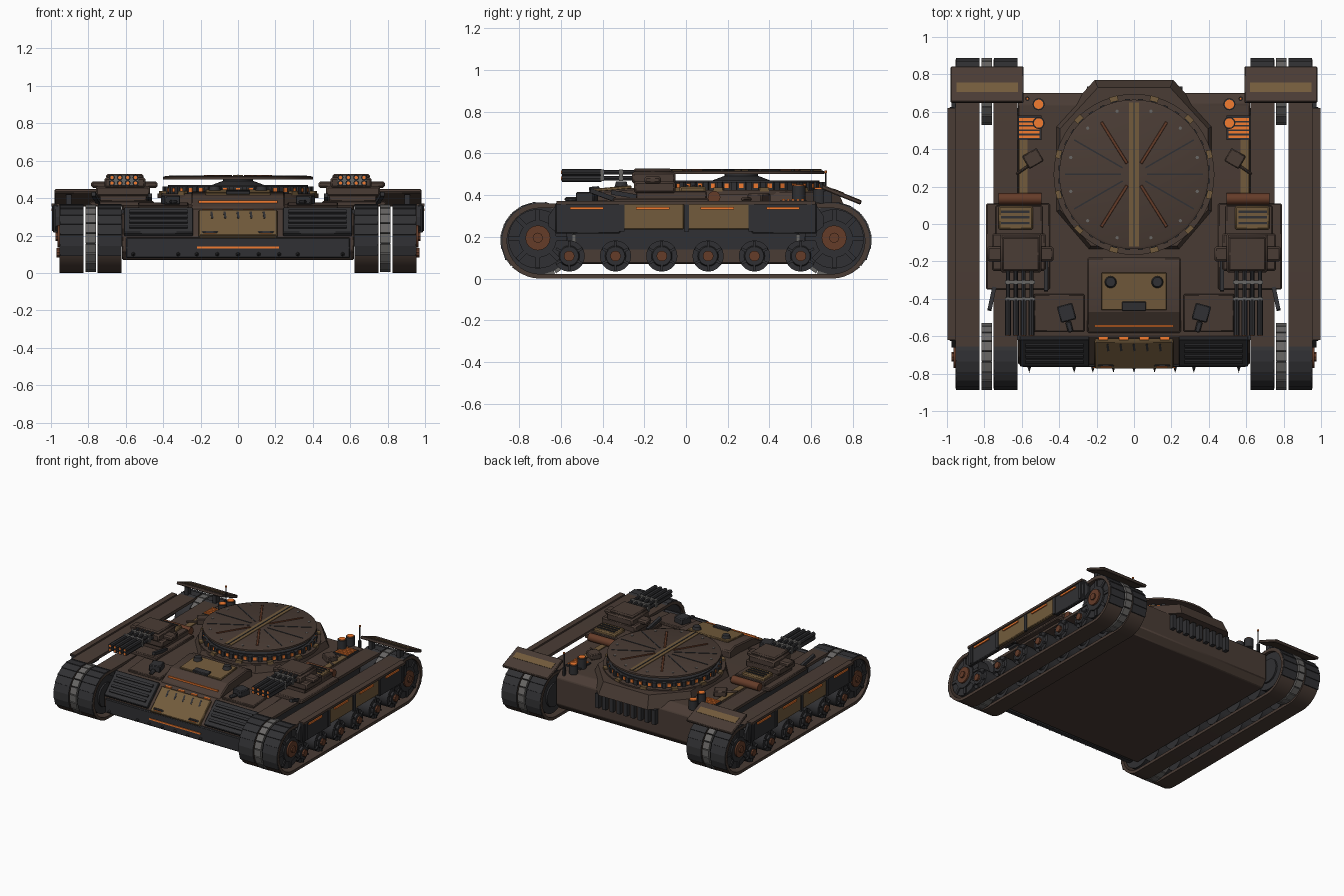
import bpy, bmesh, math
from mathutils import Matrix

if "Cube" in bpy.data.objects:
    bpy.data.objects.remove(bpy.data.objects["Cube"])

COL = {"brown": (0.068, 0.045, 0.035, 1), "char": (0.03, 0.03, 0.033, 1), "tan": (0.17, 0.105, 0.045, 1),
       "orange": (0.9, 0.2, 0.03, 1), "rust": (0.13, 0.045, 0.022, 1), "steel": (0.14, 0.135, 0.13, 1)}
MATS = {}
for key, c in COL.items():
    MATS[key] = bpy.data.materials.new(key)
    MATS[key].diffuse_color = c
R = Matrix.Rotation
rad = math.radians


def box(bm, c, s, rx=0, rz=0):
    m = Matrix.Translation(c) @ R(rad(rz), 4, 'Z') @ R(rad(rx), 4, 'X') @ Matrix.Diagonal((*s, 1))
    bmesh.ops.create_cube(bm, size=1, matrix=m)


def span(bm, x0, x1, y0, y1, z0, z1):
    box(bm, ((x0 + x1) / 2, (y0 + y1) / 2, (z0 + z1) / 2), (x1 - x0, y1 - y0, z1 - z0))


def cyl(bm, c, r, d, axis='Z', seg=24, r2=None):
    rot = {'Z': Matrix(), 'X': R(math.pi / 2, 4, 'Y'), 'Y': R(math.pi / 2, 4, 'X')}[axis]
    bmesh.ops.create_cone(bm, cap_ends=True, segments=seg, radius1=r, radius2=r if r2 is None else r2,
                          depth=d, matrix=Matrix.Translation(c) @ rot)


def loft(bm, a, b):
    """Closed solid between two matching outlines."""
    va, vb = [bm.verts.new(p) for p in a], [bm.verts.new(p) for p in b]
    bm.faces.new(va)
    bm.faces.new(vb[::-1])
    for i in range(len(a)):
        j = (i + 1) % len(a)
        bm.faces.new((va[i], vb[i], vb[j], va[j]))


def prism(bm, yz, x0, x1):
    loft(bm, [(x0, y, z) for y, z in yz], [(x1, y, z) for y, z in yz])


def part(name, mat, build, sym=False, bevel=0):
    """Make one object; sym mirrors it across x."""
    bm = bmesh.new()
    build(bm)
    bmesh.ops.recalc_face_normals(bm, faces=bm.faces)
    me = bpy.data.meshes.new(name)
    bm.to_mesh(me)
    bm.free()
    ob = bpy.data.objects.new(name, me)
    bpy.context.collection.objects.link(ob)
    me.materials.append(MATS[mat])
    if bevel:
        b = ob.modifiers.new("bevel", 'BEVEL')
        b.width, b.segments = bevel, 1
    if sym:
        ob.modifiers.new("mirror", 'MIRROR').use_mirror_merge = False
    return ob


def each(fn, items):
    def build(bm):
        for it in items:
            fn(bm, *it)
    return build


# hull and deck
part("hull", "brown", lambda bm: prism(bm, [(-.70, .07), (-.75, .12), (-.75, .2), (-.6, .34), (-.3, .365),
     (.64, .365), (.70, .32), (.70, .12), (.66, .07)], -.62, .62), bevel=.006)
plan = [(.21, .77), (.43, .53), (.43, .06), (.25, -.15)]
plan += [(-x, y) for x, y in plan[::-1]]
part("turret_base", "brown", lambda bm: loft(bm, [(x, y, .32) for x, y in plan],
     [(x * .92, .27 + (y - .27) * .92, .415) for x, y in plan]))
part("rear_ribs", "char", each(span, [(-.25 + i * .06, -.22 + i * .06, .69, .735, .2, .31) for i in range(9)]))
part("hull_side_plate", "char", lambda bm: span(bm, .61, .624, -.62, .62, .14, .34), True)

# sloped front plates
part("front_louvre_panel", "char", lambda bm: box(bm, (.425, -.68, .272), (.37, .2, .03), rx=43), True, .004)
part("front_louvre_slats", "char", each(lambda bm, t: box(bm, (.425, -.69 + t * .73, .284 + t * .68),
     (.31, .018, .022), rx=43), [(-.06,), (-.02,), (.02,), (.06,)]), True)
part("front_centre_plate", "tan", lambda bm: box(bm, (0, -.69, .258), (.42, .2, .035), rx=43), bevel=.005)
part("front_centre_slots", "char", each(lambda bm, x: box(bm, (x, -.66, .308), (.012, .05, .006), rx=43, rz=8),
     [(-.14 + i * .07,) for i in range(5)]))
part("front_tow_eye", "char", lambda bm: box(bm, (.15, -.745, .205), (.085, .035, .04)), True, .005)
part("front_tow_light", "orange", lambda bm: box(bm, (.15, -.763, .205), (.06, .008, .018)), True)
part("front_lower_bar", "char", lambda bm: span(bm, -.6, .6, -.765, -.72, .08, .19), bevel=.006)
part("front_lower_light", "orange", lambda bm: span(bm, -.22, .22, -.77, -.76, .13, .142))
part("front_spikes", "char", each(lambda bm, x: cyl(bm, (x, -.768, .1), .02, .055, 'Y', 6, 0),
     [(x,) for x in (-.56, -.32, -.22, -.11, 0, .11, .22, .32, .56)]))
part("front_upper_lights", "orange", each(lambda bm, x: box(bm, (x, -.612, .333), (.05, .016, .014)),
     [(-.165,), (-.055,), (.055,), (.165,)]))

# driver housing
part("front_housing", "brown", lambda bm: prism(bm, [(-.59, .32), (-.58, .35), (-.47, .415), (-.24, .435),
     (-.18, .415), (-.18, .32)], -.25, .25), bevel=.008)
part("housing_light", "orange", lambda bm: box(bm, (0, -.545, .38), (.42, .01, .012)))
part("housing_top_plate", "tan", lambda bm: box(bm, (0, -.36, .43), (.35, .2, .016), rx=5), bevel=.004)
part("housing_knob", "char", lambda bm: cyl(bm, (.125, -.31, .45), .034, .03, r2=.025), True)
part("housing_latch", "char", lambda bm: box(bm, (0, -.44, .431), (.13, .05, .02), rx=5), bevel=.004)
part("front_deck_plate", "brown", lambda bm: box(bm, (.4, -.475, .358), (.27, .2, .022), rx=5), True, .005)
part("front_periscope", "char", lambda bm: (box(bm, (.36, -.475, .39), (.085, .09, .05), rz=-15),
     box(bm, (.345, -.55, .38), (.03, .06, .02), rz=-15)), True, .006)
part("side_hatch", "brown", lambda bm: (box(bm, (.54, .35, .385), (.09, .08, .045), rz=-30),
     box(bm, (.58, .30, .38), (.12, .015, .015), rz=-35)), True, .006)
part("deck_side_panel", "tan", lambda bm: span(bm, .57, .615, .15, .45, .35, .372), True)
part("deck_vent", "char", lambda bm: span(bm, .495, .62, .45, .58, .35, .375), True)
part("deck_vent_glow", "orange", each(span, [(.505, .615, .46 + i * .023, .474 + i * .023, .365, .381)
     for i in range(5)]), True)

# exhausts and antennas
part("exhaust_stacks", "char", each(lambda bm, y, h: cyl(bm, (.51, y, .36 + h / 2), .032, h, seg=16),
     [(.64, .07), (.54, .085)]), True)
part("exhaust_glow", "orange", each(lambda bm, y, z: cyl(bm, (.51, y, z), .025, .008, seg=16),
     [(.64, .432), (.54, .447)]), True)
part("antenna", "char", lambda bm: (cyl(bm, (.57, .67, .43), .004, .16, seg=6),
     cyl(bm, (.57, .67, .37), .012, .06, seg=8)), True)
part("antenna_tip", "orange", lambda bm: cyl(bm, (.57, .67, .512), .007, .012, seg=8), True)

# turret ring and lid
C = (0, .265)


def around(n, r, z, s, off=0.0):
    """Boxes evenly spaced around the turret centre, first size radial."""
    def build(bm):
        for i in range(n):
            a = 360 * (i + off) / n
            box(bm, (C[0] + r * math.cos(rad(a)), C[1] + r * math.sin(rad(a)), z), s, rz=a)
    return build


part("turret_flange", "brown", lambda bm: cyl(bm, (*C, .413), .43, .025, seg=48))
part("turret_ring", "char", lambda bm: (cyl(bm, (*C, .438), .392, .05, seg=48),
     cyl(bm, (*C, .466), .375, .008, seg=48)))
part("turret_ring_lights", "orange", around(36, .389, .444, (.016, .022, .022)))
part("turret_ring_ribs", "char", around(36, .395, .442, (.02, .026, .042), .5))
part("turret_clips", "tan", around(12, .417, .427, (.028, .045, .02), .5))
part("turret_hub", "char", lambda bm: (cyl(bm, (*C, .483), .15, .034, seg=24, r2=.06),
     cyl(bm, (*C, .49), .08, .03)))
part("turret_lid", "brown", lambda bm: (cyl(bm, (*C, .507), .40, .014, seg=48),
     cyl(bm, (*C, .516), .40, .006, seg=48, r2=.385)))
part("lid_stripe", "tan", lambda bm: span(bm, -.028, .028, C[1] - .385, C[1] + .385, .514, .523))
part("lid_groove", "char", lambda bm: span(bm, -.004, .004, C[1] - .385, C[1] + .385, .52, .526))
spoke = lambda bm, angles, r, n, w, h: [box(bm, (r * math.cos(rad(a)), C[1] + r * math.sin(rad(a)), .519),
                                                (n, w, h), rz=a) for a in angles]
part("lid_spokes", "rust", lambda bm: spoke(bm, (58, 122, 238, 302), .2, .26, .016, .01), bevel=.002)
part("lid_seams", "char", lambda bm: spoke(bm, (0, 30, 150, 180, 210, 330), .22, .3, .008, .006))
part("lid_bolts", "steel", lambda bm: [cyl(bm, (.35 * math.cos(rad(a)), C[1] + .35 * math.sin(rad(a)), .519),
     .009, .006, seg=8) for a in range(15, 360, 30)])

# gun sponsons
part("sponson_plate", "brown", lambda bm: (span(bm, .45, .79, -.35, .11, .355, .385),
     span(bm, .49, .74, -.24, .1, .38, .42)), True, .006)
part("sponson_tan_box", "tan", lambda bm: span(bm, .54, .725, -.03, .095, .38, .442), True, .008)
part("sponson_box_slats", "char", each(span, [(.56, .71, y, y + .012, .438, .448) for y in (0, .03, .06)]), True)
part("sponson_roller", "rust", lambda bm: cyl(bm, (.61, .135, .39), .03, .23, 'X', 16), True)
part("gun_body", "brown", lambda bm: (span(bm, .47, .76, -.25, -.05, .41, .465),
     span(bm, .495, .715, -.26, -.05, .455, .51), span(bm, .43, .785, -.2, -.12, .455, .49)), True, .01)
part("gun_top_plate", "brown", lambda bm: span(bm, .505, .705, -.25, -.07, .505, .528), True, .008)
bar = [(.548 + i * .042, z) for i in range(4) for z in (.48, .51)]
part("gun_barrels", "char", lambda bm: [(cyl(bm, (x, -.42, z), .011, .35, 'Y', 8),
     cyl(bm, (x, -.50, z), .016, .19, 'Y', 8)) for x, z in bar], True)
part("gun_clamps", "steel", each(span, [(.53, .69, y, y + .018, .467, .523) for y in (-.32, -.41)]), True)
part("gun_muzzles", "orange", lambda bm: [cyl(bm, (x, -.595, z), .009, .006, 'Y', 8) for x, z in bar], True)
part("gun_struts", "char", lambda bm: (box(bm, (.76, -.4, .4), (.022, .13, .022), rx=-20, rz=12),
     box(bm, (.47, -.28, .4), (.022, .16, .022), rx=-10)), True)

# tracks
Y0, Z0 = .70, .18


def stadium(r, n=20):
    return [(s * (Y0 + r * math.cos(rad(-90 + 180 * i / n))), Z0 + s * r * math.sin(rad(-90 + 180 * i / n)))
            for s in (1, -1) for i in range(n + 1)]


def belt(bm, x0, x1):
    o, i = stadium(.18), stadium(.158)
    rings = [[bm.verts.new((x, y, z)) for y, z in p] for x, p in ((x0, o), (x1, o), (x1, i), (x0, i))]
    for k in range(4):
        a, b = rings[k], rings[(k + 1) % 4]
        for j in range(len(o)):
            m = (j + 1) % len(o)
            bm.faces.new((a[j], a[m], b[m], b[j]))


def pads(bm):
    """Overlapping plates around the upper half of each track end."""
    for x0, x1 in BELTS:
        for s in (-1, 1):
            for a in range(-20, 120, 18):
                ca, sa = math.cos(rad(a)), math.sin(rad(a))
                box(bm, ((x0 + x1) / 2, s * (Y0 + .178 * ca), Z0 + .178 * sa),
                    (x1 - x0 - .004, .014, .058), rx=s * (a + 5))


BELTS = [(.622, .75), (.825, .955)]
part("track_belts", "brown", each(belt, BELTS), True)
part("track_pads", "char", pads, True)
part("centre_links", "steel", lambda bm: [box(bm, (.7875, s * (.708 + .172 * math.cos(rad(a))),
     .185 + .172 * math.sin(rad(a))), (.055, .016, .05), rx=s * a) for s in (-1, 1) for a in range(-90, 270, 18)], True)
part("centre_disc", "char", each(lambda bm, s: cyl(bm, (.7875, s * .708, .185), .166, .05, 'X', 32), [(-1,), (1,)]), True)

# wheels
ends = [(x, y) for x in (.686, .89) for y in (-.71, .71)]
road = [(x, -.56 + i * .222) for x in (.686, .89) for i in range(6)]
part("end_wheels", "char", each(lambda bm, x, y: (cyl(bm, (x, y, .19), .142, .1, 'X', 32),
     cyl(bm, (x, y, .19), .09, .125, 'X', 24)), ends), True)
part("end_wheel_spokes", "char", lambda bm: [box(bm, (.942, y + .11 * math.cos(rad(a)), .19 + .11 * math.sin(rad(a))),
     (.014, .06, .022), rx=a) for y in (-.71, .71) for a in range(0, 360, 45)], True)
part("end_wheel_hubs", "rust", each(lambda bm, y: (cyl(bm, (.955, y, .195), .06, .02, 'X', 16),
     cyl(bm, (.966, y, .195), .025, .02, 'X', 8)), [(-.71,), (.71,)]), True)
part("road_wheels", "char", each(lambda bm, x, y: (cyl(bm, (x, y, .108), .075, .1, 'X', 20),
     cyl(bm, (x + .055, y, .108), .052, .02, 'X', 20, .045)), road), True)
part("road_wheel_hubs", "rust", lambda bm: [cyl(bm, (.96, y, .108), .026, .02, 'X', 10) for x, y in road[6:]], True)
part("road_wheel_spokes", "char", lambda bm: [box(bm, (.945, y + .05 * math.cos(rad(a)), .108 + .05 * math.sin(rad(a))),
     (.014, .045, .012), rx=a) for x, y in road[6:] for a in range(30, 390, 60)], True)

# side skirts
part("skirt_dark_panels", "char", each(span, [(.962, .988, y, y + .31, .215, .365) for y in (-.625, .315)]), True, .005)
part("skirt_tan_panels", "tan", each(span, [(.962, .988, y, y + .3, .235, .365) for y in (-.31, .005)]), True, .005)
part("skirt_top_rail", "brown", lambda bm: span(bm, .955, .998, -.62, .62, .355, .372), True)
part("skirt_ribs", "char", each(span, [(.98, .994, y, y + .025, .225, .36) for y in
     (-.6, -.32, -.01, .3, .58)]), True)
part("skirt_lights", "orange", each(span, [(.985, .997, y, y + .16, .33, .344) for y in (-.555, -.24, .07, .385)]), True)
part("skirt_end_gussets", "char", each(lambda bm, s: prism(bm, [(s * .62, .22), (s * .62, .36), (s * .66, .3),
     (s * .66, .25)], .955, .975), [(-1,), (1,)]), True)

# rear fenders
part("rear_fender", "brown", lambda bm: box(bm, (.785, .745, .402), (.39, .205, .022), rx=-22), True, .005)
part("rear_fender_panel", "tan", lambda bm: box(bm, (.785, .73, .416), (.33, .055, .012), rx=-22), True)
part("rear_fender_brackets", "char", each(span, [(x, x + .03, .66, .7, .34, .42) for x in (.65, .89)]), True)

# shading with sharp edges kept
bpy.ops.object.select_all(action='SELECT')
bpy.context.view_layer.objects.active = bpy.data.objects["hull"]
bpy.ops.object.shade_smooth_by_angle(angle=rad(25))

for m in bpy.data.materials:
    if m.users and not m.is_grease_pencil:
        m.use_nodes = True
        m.node_tree.nodes["Principled BSDF"].inputs["Base Color"].default_value = m.diffuse_color
